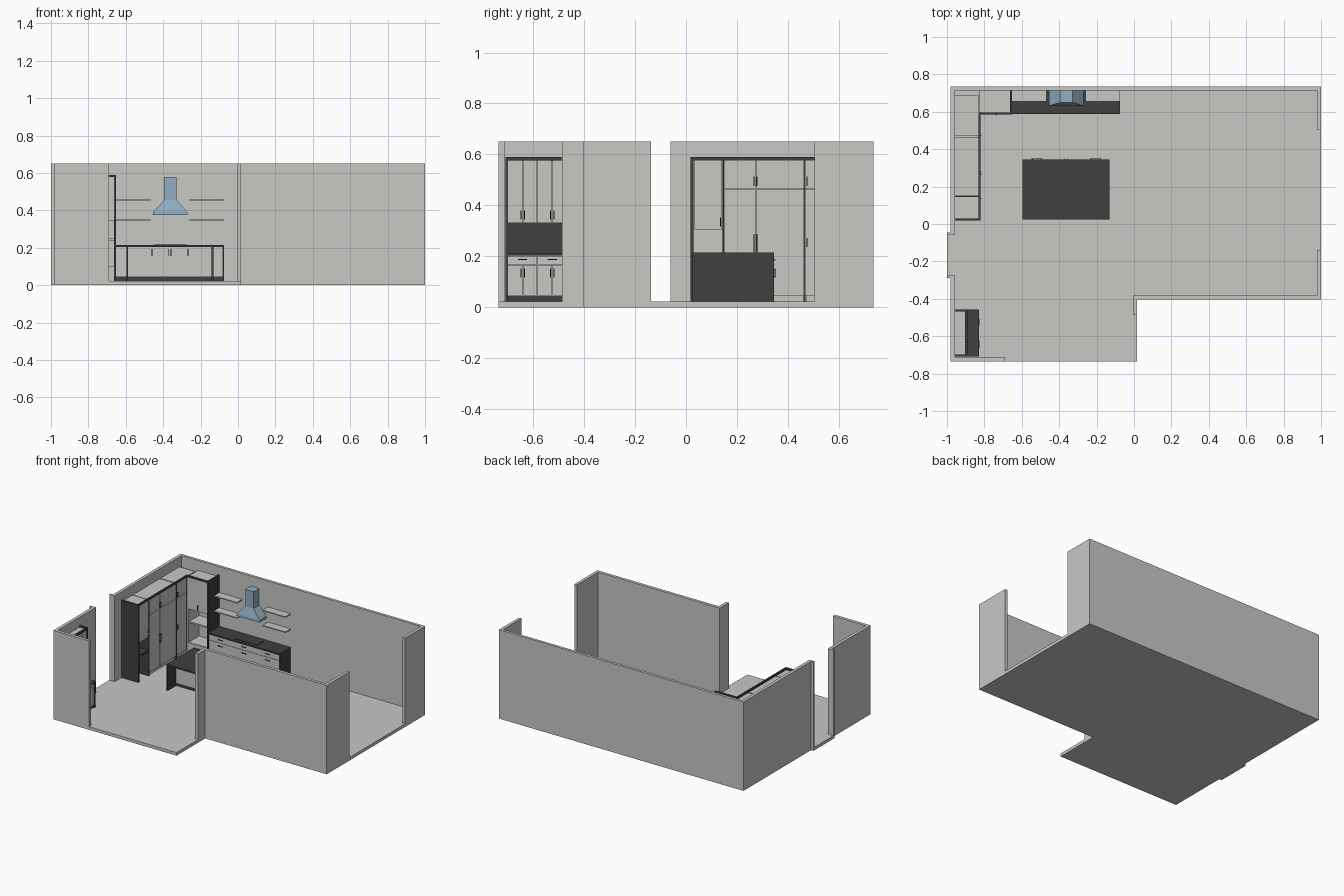
import bpy, bmesh

if "Cube" in bpy.data.objects:
    bpy.data.objects.remove(bpy.data.objects["Cube"])


def material(name, rgb):
    m = bpy.data.materials.new(name)
    m.diffuse_color = (*rgb, 1)
    m.use_nodes = True
    m.node_tree.nodes["Principled BSDF"].inputs["Base Color"].default_value = m.diffuse_color
    return m


LIGHT = material("light_grey", (0.58, 0.58, 0.56))
DARK = material("charcoal", (0.05, 0.05, 0.05))
BLACK = material("handle_black", (0.03, 0.03, 0.03))
STEEL = material("blue_steel", (0.29, 0.43, 0.54))


def finish(name, bm, mat):
    bmesh.ops.recalc_face_normals(bm, faces=bm.faces)
    me = bpy.data.meshes.new(name)
    bm.to_mesh(me)
    bm.free()
    me.materials.append(mat)
    ob = bpy.data.objects.new(name, me)
    bpy.context.collection.objects.link(ob)
    return ob


def boxes(name, mat, *specs):
    """One object from boxes given as (x0, x1, y0, y1, z0, z1)."""
    bm = bmesh.new()
    for x0, x1, y0, y1, z0, z1 in specs:
        vs = bmesh.ops.create_cube(bm, size=1)["verts"]
        for v in vs:
            v.co = ((x0 + x1) / 2 + v.co.x * (x1 - x0),
                    (y0 + y1) / 2 + v.co.y * (y1 - y0),
                    (z0 + z1) / 2 + v.co.z * (z1 - z0))
    return finish(name, bm, mat)


def fronts_x(x, cells, t=0.006, g=0.001):
    """Door slabs facing +x; cells are (y0, y1, z0, z1)."""
    return [(x - t, x, a + g, b - g, c + g, d - g) for a, b, c, d in cells]


def fronts_y(y, cells, t=0.006, g=0.001):
    """Door slabs whose front (-y) or back face starts at y."""
    return [(a + g, b - g, y, y + t, c + g, d - g) for a, b, c, d in cells]


def handle(p, bar, out, sign, length=0.036):
    """Bar handle on surface point p: bar axis, outward axis and its sign."""
    def piece(offset, half_len, o0, o1):
        lo, hi = list(p), list(p)
        for i in range(3):
            h = half_len if i == bar else 0.002
            lo[i] -= h
            hi[i] += h
        lo[bar] += offset
        hi[bar] += offset
        lo[out], hi[out] = sorted((p[out] + sign * o0, p[out] + sign * o1))
        return (lo[0], hi[0], lo[1], hi[1], lo[2], hi[2])
    return [piece(0, length / 2, 0.006, 0.009)] + \
           [piece(s * length * 0.38, 0.002, 0, 0.007) for s in (-1, 1)]


def handles(name, items):
    boxes(name, BLACK, *[b for it in items for b in handle(*it)])


F, H = 0.023, 0.65   # floor level and wall height

# Floor slab: L outline with the doorway sill
outline = [(-0.98, -0.735), (0.017, -0.735), (0.017, -0.403), (1, -0.403), (1, 0.735),
           (-0.98, 0.735), (-0.98, -0.045), (-1, -0.045), (-1, -0.29), (-0.98, -0.29)]
bm = bmesh.new()
face = bm.faces.new([bm.verts.new((x, y, 0)) for x, y in outline])
ext = bmesh.ops.extrude_face_region(bm, geom=[face])["geom"]
bmesh.ops.translate(bm, vec=(0, 0, F), verts=[g for g in ext if isinstance(g, bmesh.types.BMVert)])
finish("floor", bm, LIGHT)

# Walls
boxes("back_wall", LIGHT, (-0.98, 1, 0.715, 0.735, F, H))
boxes("left_wall", LIGHT, (-0.98, -0.957, -0.06, 0.715, F, H), (-0.98, -0.957, -0.735, -0.275, F, H),
      (-1, -0.98, -0.06, -0.045, F, H), (-1, -0.98, -0.29, -0.275, F, H))
boxes("front_wall", LIGHT, (-0.957, -0.69, -0.735, -0.712, F, H))
boxes("inner_corner_wall", LIGHT, (-0.006, 0.017, -0.487, -0.403, F, H), (-0.006, 1, -0.403, -0.381, F, H))
boxes("right_wall", LIGHT, (0.978, 1, -0.381, -0.138, F, H), (0.978, 1, 0.505, 0.715, F, H))

# Tall cupboards on the left wall
XB, XF = -0.957, -0.82
boxes("tall_carcass", LIGHT, (XB, -0.832, 0.03, 0.145, 0.305, 0.577),
      (XB, -0.832, 0.152, 0.462, F, 0.577), (XB, -0.832, 0.47, 0.69, F, 0.577))
boxes("tall_doors", LIGHT, *fronts_x(-0.825, [
    (0.03, 0.143, 0.305, 0.577), (0.15, 0.273, 0.465, 0.577), (0.273, 0.462, 0.465, 0.577),
    (0.15, 0.273, 0.045, 0.465), (0.273, 0.462, 0.045, 0.465),
    (0.468, 0.585, 0.465, 0.577), (0.468, 0.585, 0.045, 0.465)], t=0.007))
boxes("tall_frame", DARK, (XB, XF, 0.018, 0.03, F, 0.577), (XB, XF, 0.143, 0.15, F, 0.577),
      (-0.834, XF, 0.462, 0.468, F, 0.577), (XB, XF, 0.018, 0.03, 0.577, 0.59),
      (-0.832, XF, 0.03, 0.597, 0.577, 0.59), (XF, -0.652, 0.585, 0.597, 0.577, 0.59))
boxes("niche_desk", DARK, (XB, -0.825, 0.03, 0.143, 0.2, 0.212))
handles("tall_handles", [((-0.825, y, z), 2, 0, 1, l) for y, z, l in (
    (0.135, 0.335, 0.036), (0.267, 0.495, 0.036), (0.279, 0.495, 0.036), (0.267, 0.253, 0.07),
    (0.279, 0.253, 0.07), (0.474, 0.495, 0.036), (0.474, 0.255, 0.036))])

# Corner cupboard with open shelves below
boxes("corner_carcass", LIGHT, (-0.815, -0.662, 0.598, 0.715, 0.345, 0.577),
      (-0.815, -0.662, 0.6, 0.715, 0.24, 0.25), (-0.815, -0.662, 0.598, 0.715, F, 0.1),
      (-0.825, -0.815, 0.59, 0.715, F, 0.577))
boxes("corner_doors", LIGHT, *fronts_y(0.59, [(-0.815, -0.662, 0.345, 0.577),
                                            (-0.815, -0.662, 0.045, 0.1)], t=0.008))
boxes("corner_end_panel", DARK, (-0.662, -0.652, 0.587, 0.715, F, 0.59))
handles("corner_handles", [((-0.735, 0.59, 0.375), 2, 1, -1)])

# Back counter run
X0, X1 = -0.652, -0.075
cols = [-0.652, -0.462, -0.272, -0.083]
cells = [(a, b, c, d) for a, b in zip(cols, cols[1:]) for c, d in ((0.045, 0.16), (0.16, 0.205))]
boxes("counter_carcass", LIGHT, (X0, -0.083, 0.602, 0.715, 0.045, 0.205))
boxes("counter_fronts", LIGHT, *fronts_y(0.596, cells))
boxes("counter_top", DARK, (X0, X1, 0.587, 0.715, 0.205, 0.215))
boxes("counter_plinth", DARK, (X0, -0.083, 0.596, 0.715, F, 0.045))
boxes("counter_end_panel", DARK, (-0.083, X1, 0.59, 0.715, F, 0.205))
boxes("cooktop", DARK, (-0.45, -0.275, 0.61, 0.695, 0.215, 0.218))
handles("counter_handles", [((x, 0.596, z), 0, 1, -1) for x in (-0.557, -0.367, -0.177)
                            for z in (0.185, 0.14)])

# Wall shelves either side of the hood
boxes("wall_shelves", LIGHT, *[(a, b, 0.655, 0.715, z, z + 0.008)
      for a, b in ((-0.652, -0.467), (-0.26, -0.075)) for z in (0.342, 0.453)])

# Extractor hood: lip, tapered canopy and chimney
bm = bmesh.new()
rings = []
for x0, x1, y, z in ((-0.455, -0.27, 0.632, 0.375), (-0.455, -0.27, 0.632, 0.39),
                     (-0.395, -0.328, 0.65, 0.455), (-0.395, -0.328, 0.65, 0.578)):
    rings.append([bm.verts.new(c) for c in ((x0, y, z), (x1, y, z), (x1, 0.714, z), (x0, 0.714, z))])
for lo, hi in zip(rings, rings[1:]):
    for i in range(4):
        j = (i + 1) % 4
        bm.faces.new((lo[i], lo[j], hi[j], hi[i]))
bm.faces.new(rings[0])
bm.faces.new(rings[-1])
finish("extractor_hood", bm, STEEL)

# Island
IX0, IX1, IY0, IY1 = -0.597, -0.132, 0.025, 0.345
L, R, YF = IX0 + 0.01, IX1 - 0.01, 0.12
boxes("island_top", DARK, (IX0, IX1, IY0, IY1, 0.204, 0.215))
boxes("island_sides", DARK, (IX0, L, IY0, IY1, F, 0.204), (R, IX1, IY0, IY1, F, 0.204))
boxes("island_plinth", DARK, (L, R, YF + 0.004, 0.335, F, 0.045))
boxes("island_carcass", LIGHT, (L, R, YF + 0.006, 0.336, 0.045, 0.204))
mid = (L + R) / 2
boxes("island_doors", LIGHT,
      *fronts_y(YF, [(L, -0.452, 0.045, 0.204), (-0.452, mid, 0.045, 0.204),
                     (mid, -0.275, 0.045, 0.204), (-0.275, R, 0.045, 0.204)]),
      *fronts_y(0.336, [(a, b, c, d) for a, b in ((L, mid), (mid, R))
                        for c, d in ((0.045, 0.16), (0.16, 0.204))]))
handles("island_handles",
        [((x, YF, 0.175), 2, 1, -1) for x in (-0.46, mid - 0.006, mid + 0.006, -0.267)] +
        [((x, 0.342, 0.185), 0, 1, 1, 0.06) for x in (-0.52, -0.205)] +
        [((mid + s * 0.008, 0.342, 0.135), 2, 1, 1) for s in (-1, 1)])

# Dresser by the front wall
Y0, Y1 = -0.708, -0.458
ys = [Y0 + 0.009 + i * (Y1 - Y0 - 0.018) / 4 for i in range(5)]
quads = list(zip(ys, ys[1:]))
halves = [(ys[0], ys[2]), (ys[2], ys[4])]
boxes("dresser_carcass", LIGHT, (XB, -0.842, ys[0], ys[4], 0.045, 0.203),
      (XB, -0.904, ys[0], ys[4], 0.33, 0.577))
boxes("dresser_fronts", LIGHT,
      *fronts_x(-0.836, [(a, b, 0.045, 0.167) for a, b in quads] + [(a, b, 0.167, 0.203) for a, b in halves]),
      *fronts_x(-0.897, [(a, b, 0.33, 0.577) for a, b in quads]))
frame = []
for a, b in ((Y0, ys[0]), (ys[4], Y1)):
    frame += [(XB, -0.832, a, b, F, 0.203), (XB, -0.892, a, b, 0.33, 0.59)]
boxes("dresser_frame", DARK, *frame, (-0.904, -0.89, ys[0], ys[4], 0.577, 0.59),
      (XB, -0.84, ys[0], ys[4], F, 0.045))
boxes("dresser_top", DARK, (XB, -0.83, Y0, Y1, 0.203, 0.214))
boxes("dresser_splashback", DARK, (XB, -0.95, Y0, Y1, 0.214, 0.33))
handles("dresser_handles",
        [((-0.836, ys[i], 0.187), 1, 0, 1) for i in (1, 3)] +
        [((x, ys[i] + s * 0.007, z), 2, 0, 1) for i in (1, 3) for s in (-1, 1)
         for x, z in ((-0.836, 0.135), (-0.897, 0.362))])
